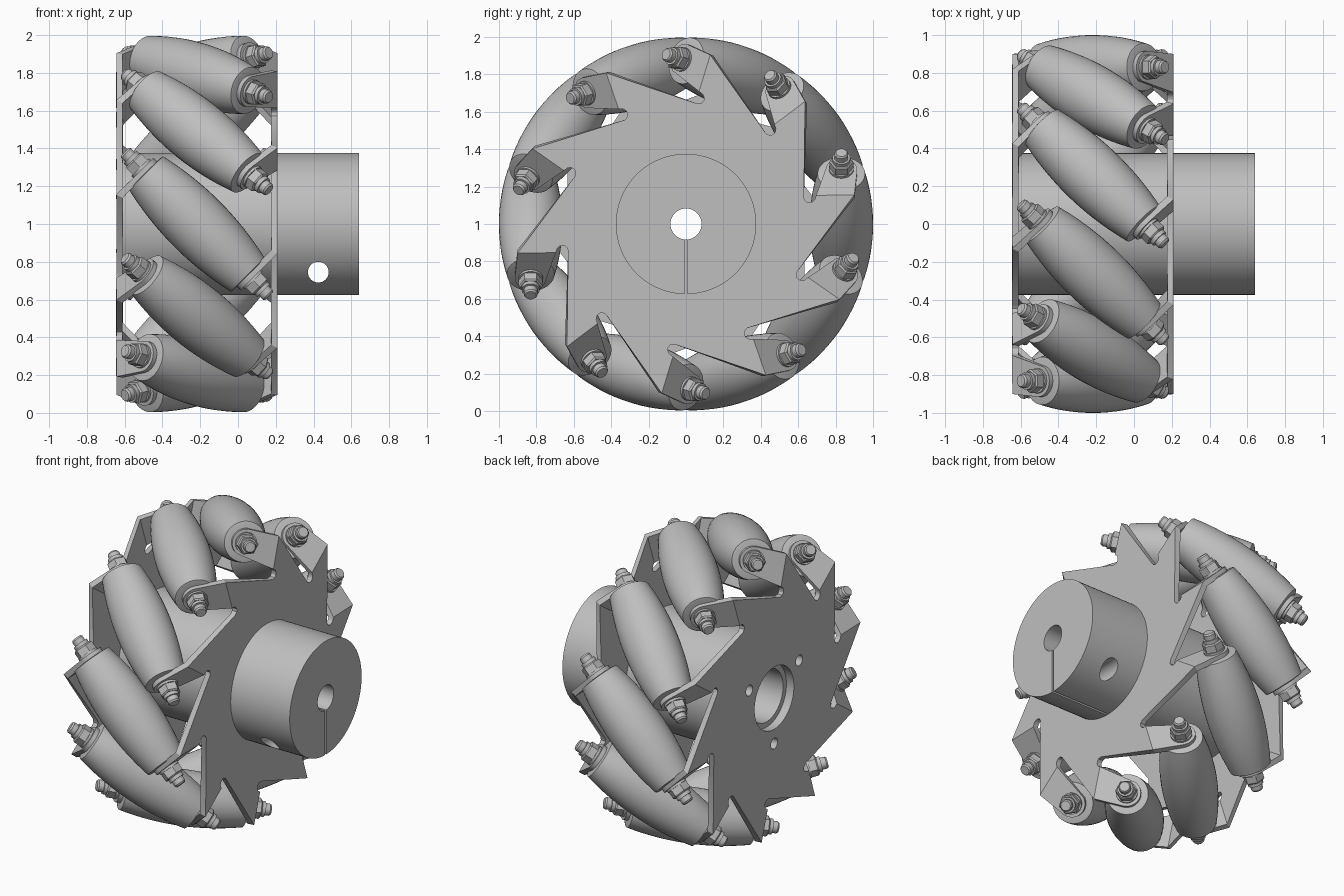
import bpy, bmesh
from math import cos, sin, pi, radians, sqrt
from mathutils import Vector, Matrix

if "Cube" in bpy.data.objects:
    bpy.data.objects.remove(bpy.data.objects["Cube"], do_unlink=True)

COUNT = 10                        # rollers around the wheel
MID = Vector((-0.2175, 0, 1))     # wheel centre between the plates
PLATE_X = 0.41                    # plate distance from the centre
THICK = 0.034
ROLLER_ORBIT = 0.83
BEND_V = 0.147                    # where the tabs fold inwards
BOLT_S = 0.186                    # bolt hole distance along a tab
ROOT = sqrt(0.5)

grey = bpy.data.materials.new("plain_grey")
grey.use_nodes = True
colour = (0.52, 0.52, 0.52, 1)
grey.diffuse_color = colour
grey.node_tree.nodes["Principled BSDF"].inputs["Base Color"].default_value = colour


def make_object(name, bm, location=(0, 0, 0)):
    bmesh.ops.recalc_face_normals(bm, faces=bm.faces[:])
    mesh = bpy.data.meshes.new(name)
    bm.to_mesh(mesh)
    bm.free()
    mesh.materials.append(grey)
    ob = bpy.data.objects.new(name, mesh)
    ob.location = location
    bpy.context.scene.collection.objects.link(ob)
    return ob


def smooth(mesh):
    mesh.shade_smooth()
    mesh.set_sharp_from_angle(angle=radians(32))


def lathe(bm, profile, sides):
    """Solid of revolution around z from (radius, height) pairs."""
    rings = [[bm.verts.new((r * cos(2 * pi * i / sides), r * sin(2 * pi * i / sides), h))
              for i in range(sides)] for r, h in profile]
    for low, high in zip(rings, rings[1:]):
        for i in range(sides):
            j = (i + 1) % sides
            bm.faces.new((low[i], low[j], high[j], high[i]))
    bm.faces.new(rings[0][::-1])
    bm.faces.new(rings[-1])


def rod(name, radius, start, end, y=0, z=1, axis="X", sides=64):
    """Cylinder along the x or y axis."""
    bm = bmesh.new()
    lathe(bm, [(radius, start), (radius, end)], sides)
    turn = Matrix.Rotation(pi / 2, 4, "Y") if axis == "X" else Matrix.Rotation(-pi / 2, 4, "X")
    bm.transform(turn)
    return make_object(name, bm, (0, y, z) if axis == "X" else (y, 0, z))


def bake(ob, cutters):
    """Cut the object and freeze its modifiers."""
    for cutter in cutters:
        cutter.hide_render = True
        mod = ob.modifiers.new("cut", "BOOLEAN")
        mod.operation = "DIFFERENCE"
        mod.solver = "EXACT"
        mod.object = cutter
    bpy.context.view_layer.update()
    graph = bpy.context.evaluated_depsgraph_get()
    mesh = bpy.data.meshes.new_from_object(ob.evaluated_get(graph))
    ob.modifiers.clear()
    ob.data = mesh
    smooth(mesh)


def on_wheel(x, angle, u, v):
    """Point from radial (u) and tangential (v) distances."""
    return (x, u * cos(angle) - v * sin(angle), u * sin(angle) + v * cos(angle))


# Side plates: star-shaped sheet with slots and folded tabs
def side_plate(name):
    bm = bmesh.new()
    outline = []
    for k in range(COUNT):
        a = 2 * pi * k / COUNT
        slot = [(0.688, 0.13), (0.675, 0.118), (0.658, 0.114), (0.641, 0.12), (0.63, 0.14)]
        arm = [bm.verts.new(on_wheel(PLATE_X, a, u, v))
               for u, v in [(0.9, BEND_V), (0.695, BEND_V)] + slot]
        outline += arm
        arc = [radians(d) for d in range(0, 151, 15)]
        tab = [(ROLLER_ORBIT + 0.085 * cos(t), BOLT_S + 0.085 * sin(t)) for t in arc]
        end = [bm.verts.new(on_wheel(PLATE_X - s * ROOT, a, u, BEND_V + s * ROOT))
               for u, s in tab]
        bm.faces.new([arm[1], arm[0]] + end)
    bm.faces.new(outline)
    ob = make_object(name, bm, MID)
    mod = ob.modifiers.new("thickness", "SOLIDIFY")
    mod.thickness = THICK
    mod.offset = 0
    mod.use_even_offset = True
    return ob


right_plate = side_plate("right_plate")
left_plate = side_plate("left_plate")
left_plate.rotation_euler = (0, pi, 0)

# Hub and shaft collar
hub = rod("hub", 0.375, -0.625, 0.19, sides=96)
collar = rod("shaft_collar", 0.375, 0.2, 0.64, sides=96)

# Cutters for bore, bearing seat, screw holes and clamp
bore = rod("bore_cutter", 0.083, -1, 1)
seat = rod("seat_cutter", 0.17, -1, -0.35)
rim = rod("rim_cutter", 0.205, -1, -0.59)
screws = [rod("screw_cutter", 0.035, -1, -0.4, 0.3 * cos(radians(d)),
              1 + 0.3 * sin(radians(d)), sides=24) for d in (30, 150, 270)]
clamp = rod("clamp_cutter", 0.055, -1, 1, 0.425, 0.745, axis="Y", sides=32)
bm = bmesh.new()
bmesh.ops.create_cube(bm, size=1, matrix=Matrix.Diagonal((0.5, 0.014, 0.5, 1)))
slit = make_object("slit_cutter", bm, (0.465, 0, 0.75))

bake(hub, [bore, seat, rim] + screws)
bake(collar, [bore, slit, clamp])
bake(right_plate, [bore])
bake(left_plate, [rim] + screws)
for cutter in [bore, seat, rim, clamp, slit] + screws:
    bpy.data.objects.remove(cutter, do_unlink=True)

# Barrel roller, shared by all positions
HALF = 0.38
bm = bmesh.new()
steps = 16
heights = [HALF * (2 * i / steps - 1) for i in range(steps + 1)]
lathe(bm, [(0.11, -HALF - 0.004)] + [(0.17 - 0.3 * h * h, h) for h in heights]
      + [(0.11, HALF + 0.004)], 40)
roller = make_object("roller_1", bm)
smooth(roller.data)

# Axle with washer, hex nut and threaded tip at both ends
bm = bmesh.new()
lathe(bm, [(0.03, -0.54), (0.037, -0.53), (0.037, 0.53), (0.03, 0.54)], 20)
for side in (-1, 1):
    lathe(bm, [(0.066, side * 0.405), (0.066, side * 0.425)], 24)
    lathe(bm, [(0.064, side * 0.425), (0.064, side * 0.47), (0.056, side * 0.478)], 6)
    lathe(bm, [(0.048, side * 0.475), (0.048, side * 0.5)], 20)
axle = make_object("axle_1", bm)
smooth(axle.data)

# Place the rollers and axles at 45 degrees around the wheel
for k in range(COUNT):
    a = 2 * pi * k / COUNT
    axis = Vector((1, -sin(a), cos(a)))
    for part in (roller, axle):
        ob = part
        if k:
            ob = bpy.data.objects.new(f"{part.name[:-2]}_{k + 1}", part.data)
            bpy.context.scene.collection.objects.link(ob)
        ob.location = MID + Vector(on_wheel(0, a, ROLLER_ORBIT, 0))
        ob.rotation_euler = axis.to_track_quat("Z", "Y").to_euler()
